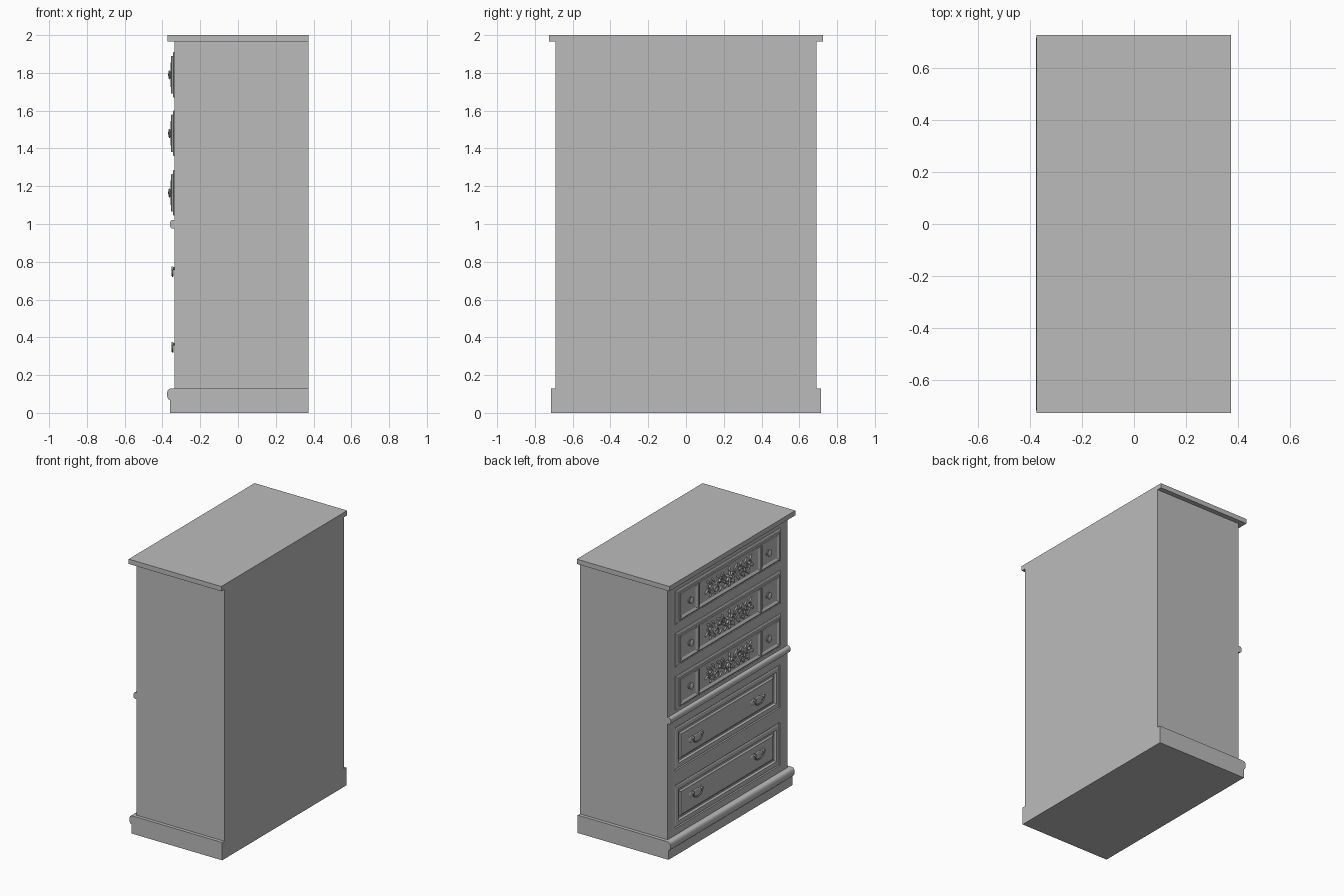
import bpy, bmesh, math
from mathutils import Vector, Matrix

cube = bpy.data.objects.get("Cube")
if cube:
    bpy.data.objects.remove(cube, do_unlink=True)

grey = bpy.data.materials.new("plain grey")
grey.use_nodes = True
grey.diffuse_color = (0.5, 0.5, 0.5, 1)
grey.node_tree.nodes["Principled BSDF"].inputs["Base Color"].default_value = (0.5, 0.5, 0.5, 1)

FACE = -0.335   # plane of the drawer side
BACK = 0.373


def select_only(ob):
    bpy.ops.object.select_all(action='DESELECT')
    ob.select_set(True)
    bpy.context.view_layer.objects.active = ob


def finish(name, bm, smooth=False):
    bmesh.ops.recalc_face_normals(bm, faces=bm.faces)
    mesh = bpy.data.meshes.new(name)
    bm.to_mesh(mesh)
    bm.free()
    mesh.materials.append(grey)
    ob = bpy.data.objects.new(name, mesh)
    bpy.context.collection.objects.link(ob)
    if smooth:
        select_only(ob)
        bpy.ops.object.shade_smooth_by_angle(angle=math.radians(35))
    return ob


def box(name, x0, x1, hy, z0, z1):
    return prism(name, [(x0, z0), (x1, z0), (x1, z1), (x0, z1)], hy)


def prism(name, profile, hy, smooth=False):
    """Extrude an (x, z) profile across the width."""
    bm = bmesh.new()
    face = bm.faces.new([bm.verts.new((x, -hy, z)) for x, z in profile])
    ext = bmesh.ops.extrude_face_region(bm, geom=[face])
    moved = [v for v in ext["geom"] if isinstance(v, bmesh.types.BMVert)]
    bmesh.ops.translate(bm, verts=moved, vec=(0, 2 * hy, 0))
    return finish(name, bm, smooth)


def bead(x, z, rx, rz, n=10):
    """Half-round nose pointing to the drawer side, from bottom to top."""
    return [(x - rx * math.sin(math.pi * i / n), z - rz * math.cos(math.pi * i / n))
            for i in range(n + 1)]


def stepped_panel(name, y, z, hy, hz, steps):
    """Concentric rectangles (inset, x) bridged together and capped."""
    bm = bmesh.new()
    last = None
    for inset, x in steps:
        a, b = hy - inset, hz - inset
        ring = [bm.verts.new((x, y + s * a, z + t * b))
                for s, t in ((-1, -1), (1, -1), (1, 1), (-1, 1))]
        if last:
            for i in range(4):
                j = (i + 1) % 4
                bm.faces.new((last[i], last[j], ring[j], ring[i]))
        else:
            bm.faces.new(ring[::-1])
        last = ring
    bm.faces.new(last)
    return finish(name, bm)


def lathe(name, y, z, profile, n=16):
    """Revolve (radius, x) points about an axis pointing to the drawer side."""
    bm = bmesh.new()
    vs = [bm.verts.new((x, y, z + r)) for r, x in profile]
    es = [bm.edges.new(p) for p in zip(vs, vs[1:])]
    bmesh.ops.spin(bm, geom=vs + es, cent=(0, y, z), axis=(1, 0, 0),
                   angle=2 * math.pi, steps=n)
    bmesh.ops.remove_doubles(bm, verts=bm.verts, dist=0.0001)
    return finish(name, bm, True)


def blobs(name, items):
    """Flattened ellipsoids: (x, y, z, length, width, depth, angle)."""
    bm = bmesh.new()
    for x, y, z, length, width, depth, ang in items:
        m = (Matrix.Translation((x, y, z)) @ Matrix.Rotation(ang, 4, 'X')
             @ Matrix.Diagonal((depth, length, width, 1)))
        bmesh.ops.create_uvsphere(bm, u_segments=10, v_segments=6, radius=1, matrix=m)
    return finish(name, bm, True)


def tubes(name, paths, radius):
    """Round rods along paths, turned into one mesh."""
    cu = bpy.data.curves.new(name, 'CURVE')
    cu.dimensions = '3D'
    cu.bevel_depth = radius
    cu.bevel_resolution = 1
    cu.use_fill_caps = True
    for pts in paths:
        sp = cu.splines.new('POLY')
        sp.points.add(len(pts) - 1)
        for p, co in zip(sp.points, pts):
            p.co = (*co, 1)
    cu.materials.append(grey)
    ob = bpy.data.objects.new(name, cu)
    bpy.context.collection.objects.link(ob)
    select_only(ob)
    bpy.ops.object.convert(target='MESH')
    bpy.ops.object.shade_smooth_by_angle(angle=math.radians(50))
    return ob


def spiral(x, y, z, r0, turns, start, side, n=18):
    return [(x, y + side * r0 * (1 - 0.8 * i / n) * math.cos(start + turns * math.tau * i / n),
             z + r0 * (1 - 0.8 * i / n) * math.sin(start + turns * math.tau * i / n))
            for i in range(n + 1)]


# Carcass, top board, plinth and waist moulding
body = box("cabinet_body", FACE, BACK, 0.69, 0.1, 1.97)
box("top_board", -0.374, BACK, 0.725, 1.965, 2.0)
prism("plinth", [(BACK, 0), (-0.36, 0), (-0.36, 0.06)]
      + bead(-0.36, 0.098, 0.016, 0.03) + [(-0.35, 0.13), (BACK, 0.13)], 0.715, True)
prism("waist_moulding", [(FACE + 0.01, 0.975)] + bead(-0.347, 0.998, 0.014, 0.023)
      + [(FACE + 0.01, 1.021)], 0.69, True)

# Lower drawers: recessed opening, raised moulded field
for label, z, handle_z in (("middle", 0.755, 0.75), ("bottom", 0.335, 0.35)):
    hy, hz = 0.605, 0.157
    cutter = box("drawer_cutter", -0.4, -0.315, hy, z - hz, z + hz)
    cutter.hide_render = True
    mod = body.modifiers.new("opening", 'BOOLEAN')
    mod.object, mod.operation, mod.solver = cutter, 'DIFFERENCE', 'EXACT'
    select_only(body)
    bpy.ops.object.modifier_apply(modifier=mod.name)
    bpy.data.objects.remove(cutter, do_unlink=True)
    stepped_panel(label + "_drawer", 0, z, hy - 0.006, hz - 0.006,
                  [(0, -0.31), (0, -0.33), (0.008, -0.334), (0.036, -0.334),
                   (0.044, -0.322), (0.056, -0.322), (0.068, -0.331)])
    for side, word in ((1, "left"), (-1, "right")):
        y, name = side * 0.355, word + "_" + label
        # Shaped back plate, two posts and a hanging bail
        blobs(name + "_handle_plate",
              [(-0.331, y + dy, handle_z + dz, ly, lz, 0.005, 0)
               for dy, dz, ly, lz in ((0, 0.004, 0.045, 0.022), (0.055, 0.006, 0.03, 0.022),
                                      (-0.055, 0.006, 0.03, 0.022), (0, -0.012, 0.025, 0.022))])
        for s in (1, -1):
            lathe(name + "_handle_post", y + s * 0.05, handle_z + 0.014,
                  [(0, -0.328), (0.008, -0.328), (0.007, -0.342), (0.012, -0.345),
                   (0.01, -0.351), (0, -0.353)], 10)
        bail = [(-0.346, y + 0.05 * math.cos(math.pi * i / 12),
                 handle_z + 0.014 - 0.04 * math.sin(math.pi * i / 12) ** 0.6)
                for i in range(13)]
        tubes(name + "_handle_bail", [bail], 0.005)

# Upper drawers: slab, three framed fields, knobs and carving
for label, z in (("top", 1.79), ("second", 1.48), ("third", 1.165)):
    stepped_panel(label + "_drawer", 0, z, 0.605, 0.121,
                  [(0, -0.33), (0, -0.341), (0.006, -0.345), (0.02, -0.345)])
    frame = [(0, -0.34), (0, -0.352), (0.004, -0.355), (0.012, -0.355), (0.024, -0.347)]
    stepped_panel(label + "_centre_field", 0, z, 0.36, 0.1, frame)
    for side, word in ((1, "left"), (-1, "right")):
        y = side * 0.467
        stepped_panel(label + "_" + word + "_field", y, z, 0.107, 0.1, frame)
        lathe(label + "_" + word + "_knob", side * 0.45, z,
              [(0, -0.346), (0.024, -0.346), (0.022, -0.35), (0.011, -0.352), (0.011, -0.356),
               (0.022, -0.359), (0.025, -0.363), (0.018, -0.368), (0, -0.37)])

    # Carving: paired scrolls, leaves, buds and a central flower
    x = -0.35
    paths, leaves = [], []
    for s in (1, -1):
        paths += [spiral(x, s * 0.075, z + 0.022, 0.038, 1.4, 3.4, s),
                  spiral(x, s * 0.15, z - 0.022, 0.042, -1.4, 2.6, s),
                  spiral(x, s * 0.22, z + 0.02, 0.036, 1.3, 3.6, s),
                  [(x, s * (0.02 + 0.012 * i), z - 0.045 * math.cos(i * 0.42))
                   for i in range(20)]]
        for i in range(8):
            up = 1 if i % 2 else -1
            leaves.append((x, s * (0.045 + 0.028 * i), z + up * 0.047,
                           0.024, 0.009, 0.007, s * up * 0.8))
        for i in range(4):
            leaves.append((x, s * (0.06 + 0.055 * i), z - 0.012 * (-1) ** i,
                           0.012, 0.012, 0.01, 0))
        leaves.append((x, s * 0.262, z - 0.012, 0.022, 0.009, 0.007, -s * 0.5))
    for i in range(6):
        a = math.tau * i / 6 + math.pi / 6
        leaves.append((x, 0.024 * math.cos(a), z + 0.024 * math.sin(a),
                       0.02, 0.01, 0.008, a))
    leaves.append((x, 0, z, 0.012, 0.012, 0.011, 0))
    for t in (1, -1):
        leaves.append((x, 0, z + t * 0.055, 0.011, 0.018, 0.008, 0))
    tubes(label + "_carved_scrolls", paths, 0.0065)
    blobs(label + "_carved_leaves", leaves)

bpy.ops.object.select_all(action='DESELECT')
